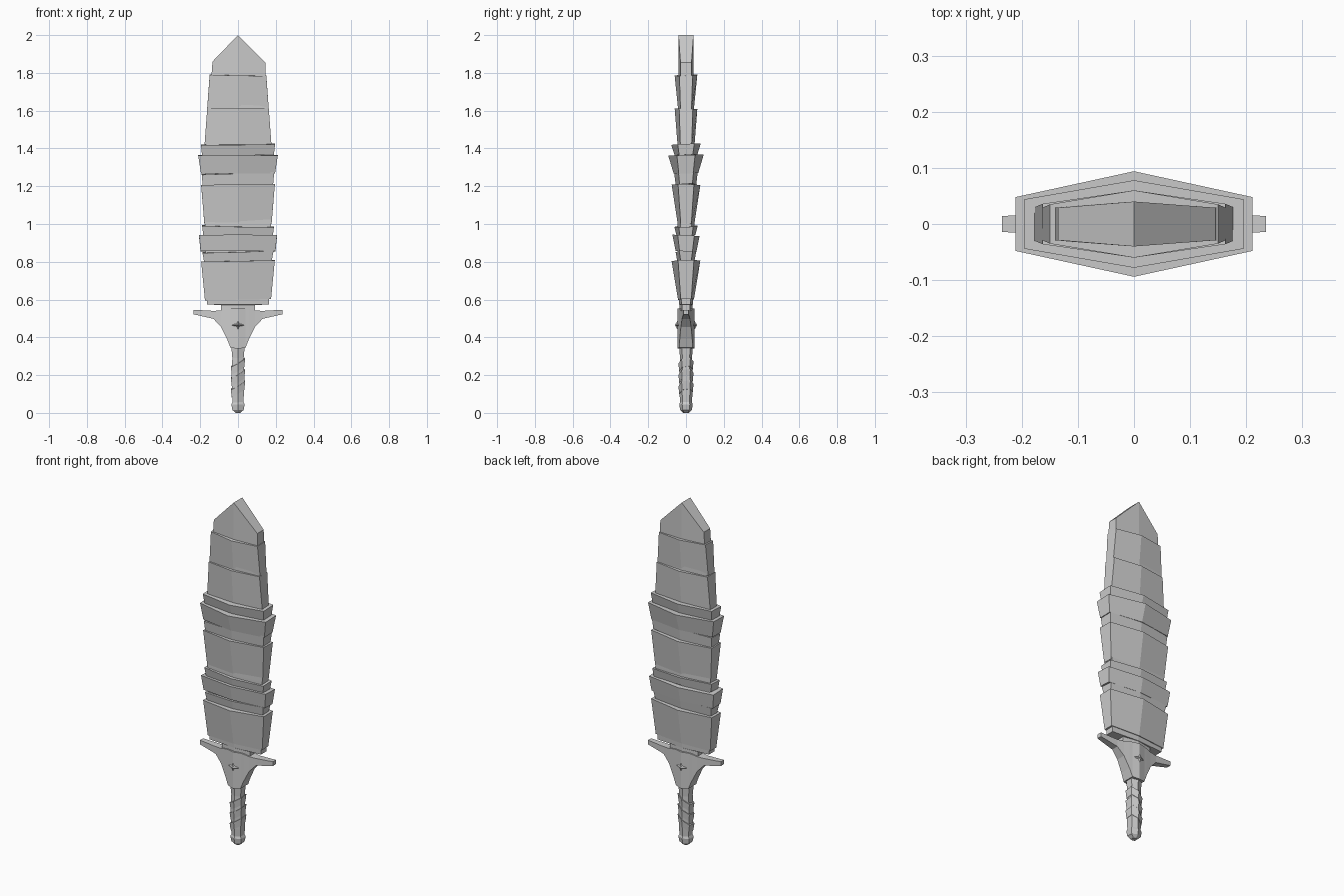
import bpy, bmesh, math


def finish(name, bm):
    bmesh.ops.recalc_face_normals(bm, faces=bm.faces)
    me = bpy.data.meshes.new(name)
    bm.to_mesh(me)
    bm.free()
    ob = bpy.data.objects.new(name, me)
    bpy.context.collection.objects.link(ob)
    return ob


def loft(name, sections, tilt_x=0.0, tilt_y=0.0):
    """Stack ridged six-sided sections: (z, half width, edge half depth, ridge half depth)."""
    bm = bmesh.new()
    rings = []
    for z, w, e, m in sections:
        pts = [(w, -e), (w, e), (0, m), (-w, e), (-w, -e), (0, -m)]
        rings.append([bm.verts.new((x, y, z + x * tilt_x + y * tilt_y)) for x, y in pts])
    for a, b in zip(rings, rings[1:]):
        for i in range(6):
            j = (i + 1) % 6
            bm.faces.new((a[i], a[j], b[j], b[i]))
    bm.faces.new(rings[0])
    bm.faces.new(rings[-1])
    return finish(name, bm)


# Inner blade running under the wrappings
loft("blade_core", [(0.53, 0.09, 0.02, 0.035), (0.572, 0.09, 0.02, 0.035),
                    (0.573, 0.165, 0.024, 0.036), (0.60, 0.165, 0.025, 0.038),
                    (1.00, 0.175, 0.03, 0.045), (1.40, 0.17, 0.03, 0.045),
                    (1.70, 0.148, 0.03, 0.042)])

# Pointed tip with a flat rim and a full-depth apex edge
bm = bmesh.new()
outline = [(-0.148, 1.68), (0, 1.68), (0.15, 1.68), (0.145, 1.855), (0, 2.0), (-0.135, 1.86)]
front, back = [[bm.verts.new((x, s * (0.04 if x == 0 else 0.029), z)) for x, z in outline]
               for s in (-1, 1)]
for ring in (front, back):
    bm.faces.new((ring[0], ring[1], ring[4], ring[5]))
    bm.faces.new((ring[1], ring[2], ring[3], ring[4]))
for i in range(6):
    j = (i + 1) % 6
    bm.faces.new((front[i], front[j], back[j], back[i]))
finish("blade_tip", bm)

# Flared wrappings: bottom z, top z, widths, edge depths, ridge depths, tilts
bands = [
    (0.600, 0.805, 0.175, 0.195, 0.028, 0.042, 0.042, 0.076, 0.02, 0.02),
    (0.800, 0.855, 0.178, 0.188, 0.028, 0.036, 0.045, 0.055, 0.03, 0.08),
    (0.855, 0.940, 0.198, 0.207, 0.034, 0.044, 0.055, 0.072, 0.00, -0.05),
    (0.940, 0.988, 0.184, 0.190, 0.032, 0.038, 0.050, 0.062, -0.02, 0.05),
    (1.000, 1.208, 0.178, 0.195, 0.028, 0.042, 0.044, 0.076, 0.01, -0.02),
    (1.205, 1.270, 0.186, 0.192, 0.034, 0.040, 0.054, 0.062, 0.04, 0.05),
    (1.268, 1.365, 0.196, 0.211, 0.038, 0.048, 0.065, 0.094, 0.00, 0.03),
    (1.365, 1.422, 0.190, 0.196, 0.036, 0.044, 0.060, 0.078, 0.01, 0.04),
    (1.420, 1.610, 0.177, 0.163, 0.030, 0.036, 0.045, 0.060, 0.00, -0.03),
    (1.610, 1.788, 0.163, 0.150, 0.029, 0.035, 0.042, 0.060, -0.02, 0.04),
]
for i, (z0, z1, w0, w1, e0, e1, m0, m1, tx, ty) in enumerate(bands):
    loft(f"blade_wrap_{i + 1}", [(z0, w0, e0, m0), (z1, w1, e1, m1)], tx, ty)

# Guard flaring from the grip into two arms
bm = bmesh.new()
# x, lower z, upper z, half depth
half = [(0, 0.34, 0.552, 0.046), (0.04, 0.345, 0.552, 0.036), (0.058, 0.39, 0.55, 0.033),
        (0.09, 0.455, 0.542, 0.027), (0.13, 0.498, 0.54, 0.021), (0.235, 0.522, 0.546, 0.014)]
cols = [(-x, a, b, d) for x, a, b, d in half[:0:-1]] + half
rings = [[bm.verts.new((x, -d, a)), bm.verts.new((x, d, a)),
          bm.verts.new((x, d, b)), bm.verts.new((x, -d, b))] for x, a, b, d in cols]
for a, b in zip(rings, rings[1:]):
    for i in range(4):
        j = (i + 1) % 4
        bm.faces.new((a[i], a[j], b[j], b[i]))
bm.faces.new(rings[0])
bm.faces.new(rings[-1])
finish("guard", bm)

# Four-pointed studs on both faces of the guard
for side, name in ((-1, "front_stud"), (1, "back_stud")):
    bm = bmesh.new()
    ring = []
    for k in range(8):
        r = 0.034 if k % 2 == 0 else 0.013
        a = k * math.pi / 4
        ring.append(bm.verts.new((r * math.cos(a), side * 0.04, 0.465 + r * math.sin(a))))
    peak = bm.verts.new((0, side * 0.058, 0.465))
    for k in range(8):
        bm.faces.new((ring[k], ring[(k + 1) % 8], peak))
    bm.faces.new(ring)
    finish(name, bm)

# Grip and pommel
loft("grip", [(0.03, 0.028, 0.018, 0.03), (0.10, 0.031, 0.02, 0.034),
              (0.19, 0.034, 0.02, 0.036), (0.29, 0.030, 0.019, 0.032),
              (0.36, 0.036, 0.022, 0.036)])
loft("pommel", [(0, 0.013, 0.01, 0.014), (0.016, 0.030, 0.018, 0.031),
                (0.045, 0.035, 0.02, 0.036), (0.06, 0.028, 0.018, 0.03)])

# Slanted grip wrappings
for i, z in enumerate((0.105, 0.165, 0.225)):
    loft(f"grip_wrap_{i + 1}", [(z, 0.033, 0.021, 0.036), (z + 0.042, 0.038, 0.023, 0.04)],
         0.6, 0.15)
